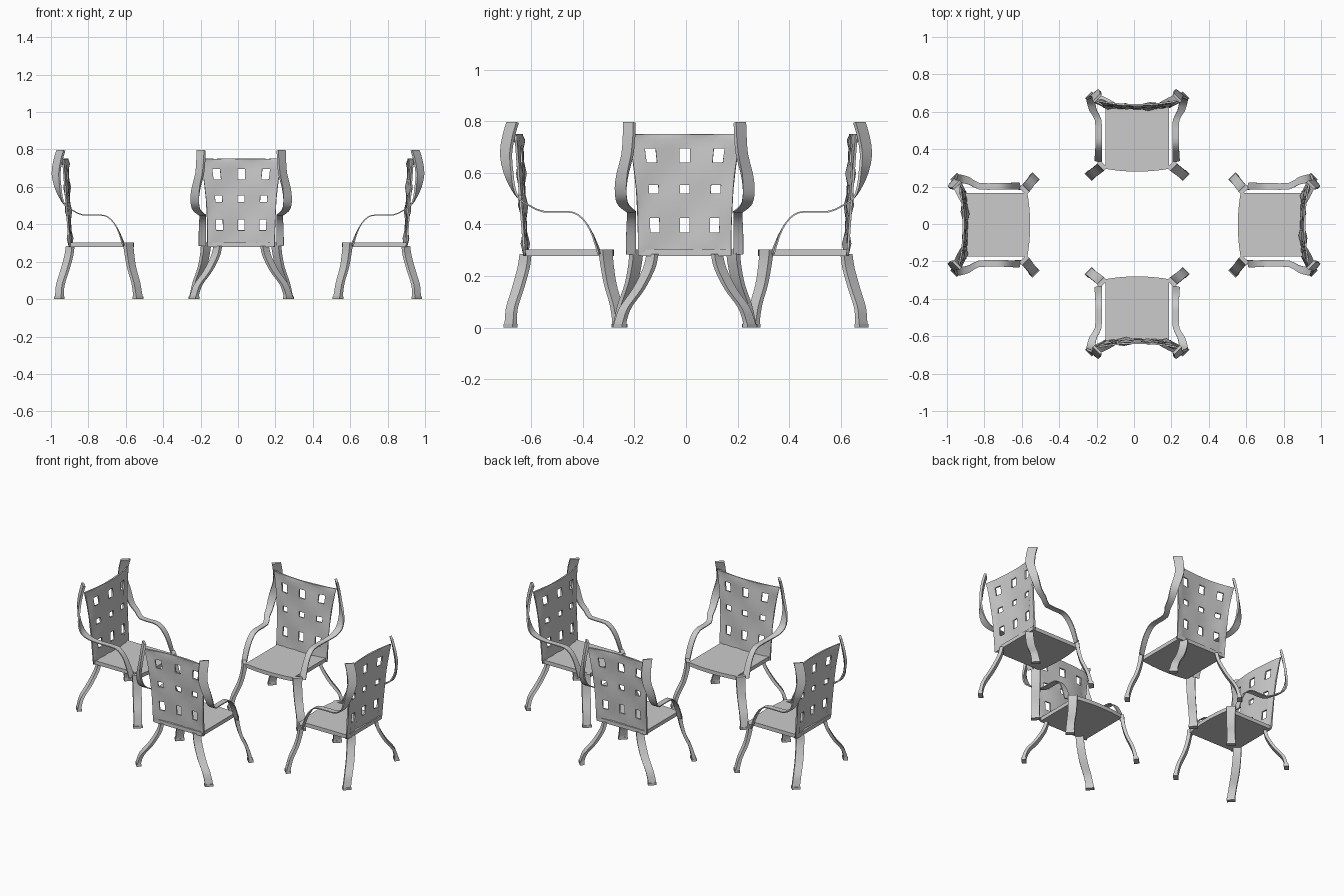
import bpy, bmesh, math
from mathutils import Vector

if "Cube" in bpy.data.objects:
    bpy.data.objects.remove(bpy.data.objects["Cube"])

# Chair frame: x across the chair, +y towards its back, z up.


def make_mesh(name, bm):
    bmesh.ops.recalc_face_normals(bm, faces=bm.faces)
    me = bpy.data.meshes.new(name)
    bm.to_mesh(me)
    bm.free()
    return me


def smooth_path(rows, steps):
    """Catmull-Rom interpolation of every column in the rows."""
    rows = [Vector(r) for r in rows]
    out = []
    for i in range(len(rows) - 1):
        p0, p1 = rows[max(i - 1, 0)], rows[i]
        p2, p3 = rows[i + 1], rows[min(i + 2, len(rows) - 1)]
        for k in range(steps):
            t = k / steps
            out.append(0.5 * (2 * p1 + (p2 - p0) * t + (2 * p0 - 5 * p1 + 4 * p2 - p3) * t * t
                              + (3 * p1 - p0 - 3 * p2 + p3) * t ** 3))
    return out + [rows[-1]]


def bar_pair(name, rows, steps, level=False):
    """Mirrored flat bars; each row is x, y, z, width, thickness, turn of the width in degrees."""
    rows = smooth_path(rows, steps)
    bm = bmesh.new()
    for side in (1, -1):
        rings = []
        for i, r in enumerate(rows):
            p = Vector(r[:3])
            a = math.radians(r[5])
            w = Vector((math.cos(a), math.sin(a), 0))
            tan = Vector(rows[min(i + 1, len(rows) - 1)][:3]) - Vector(rows[max(i - 1, 0)][:3])
            if level:
                tan = Vector((0, 0, -1))
            n = tan.cross(w).normalized()
            ring = []
            for sw, sn in ((1, 1), (-1, 1), (-1, -1), (1, -1)):
                q = p + w * sw * r[3] / 2 + n * sn * r[4] / 2
                ring.append(bm.verts.new((q.x * side, q.y, q.z)))
            rings.append(ring)
        for a, b in zip(rings, rings[1:]):
            for k in range(4):
                bm.faces.new((a[k], a[(k + 1) % 4], b[(k + 1) % 4], b[k]))
        bm.faces.new(rings[0])
        bm.faces.new(rings[-1])
    return make_mesh(name, bm)


# armrest strap: back post, outward bend, level arm, drop to the front leg
armrests = bar_pair("armrests", [
    (.214, .672, .795, .055, .014, -45),
    (.216, .688, .74, .055, .014, -45),
    (.222, .698, .67, .053, .014, -45),
    (.240, .688, .60, .050, .012, -35),
    (.248, .672, .545, .046, .009, -15),
    (.246, .648, .50, .044, .007, 0),
    (.235, .605, .472, .040, .006, 0),
    (.208, .555, .45, .035, .006, 0),
    (.206, .460, .449, .035, .006, 0),
    (.206, .420, .438, .035, .006, 0),
    (.207, .387, .405, .036, .006, 0),
    (.208, .360, .355, .038, .006, 5),
    (.208, .335, .285, .040, .007, 15)], 2)

# legs curving outward, each ending in a slightly wider pad
front_legs = bar_pair("front_legs", [
    (.188, .312, .302, .055, .024, 45),
    (.192, .307, .25, .052, .022, 45),
    (.208, .294, .17, .050, .020, 45),
    (.236, .272, .09, .048, .020, 45),
    (.249, .262, .03, .048, .022, 45),
    (.251, .260, .014, .050, .024, 45)], 4, True)
back_legs = bar_pair("back_legs", [
    (.125, .622, .285, .046, .020, -45),
    (.138, .630, .23, .048, .020, -45),
    (.178, .652, .15, .048, .020, -45),
    (.228, .674, .08, .046, .020, -45),
    (.247, .679, .03, .046, .020, -45),
    (.250, .680, .014, .048, .022, -45)], 4, True)
front_pads = bar_pair("front_foot_pads", [
    (.252, .259, .014, .054, .030, 45), (.252, .259, 0, .054, .030, 45)], 1, True)
back_pads = bar_pair("back_foot_pads", [
    (.251, .680, .014, .050, .028, -45), (.251, .680, 0, .050, .028, -45)], 1, True)

# seat slab with a bowed front edge
bm = bmesh.new()
outline = [(.17, .632), (-.17, .632)]
for k in range(9):
    t = -1 + k / 4
    outline.append((t * .17, .28 + .015 * t * t))
seat_face = bm.faces.new([bm.verts.new((x, y, .278)) for x, y in outline])
ext = bmesh.ops.extrude_face_region(bm, geom=[seat_face], use_keep_orig=True)
top = [v for v in ext["geom"] if isinstance(v, bmesh.types.BMVert)]
bmesh.ops.translate(bm, verts=top, vec=(0, 0, .024))
seat = make_mesh("seat", bm)


# woven backrest: grid with nine openings and puckered strap crossings
def half_width(z):
    f = (z - .28) / .47
    return .180 + .004 * f + .038 * f ** 3


rows_z = [.75, .725, .695, .64, .597, .553, .52, .472, .425, .368, .325, .28]
half_t = [.10, .32, .54, .74, .87, 1]
cols_t = [-t for t in reversed(half_t)] + half_t
bm = bmesh.new()
grid = []
for i, z in enumerate(rows_z):
    f = (z - .28) / .47
    line = []
    for j, t in enumerate(cols_t):
        y = .616 + .020 * f + (.010 + .015 * f) * t * t
        if i % 3 == 1 and j % 3 == 1:
            y += .010 * (-1) ** (i // 3 + j // 3)
        line.append(bm.verts.new((t * half_width(z), y, z)))
    grid.append(line)
for i in range(11):
    for j in range(11):
        if i % 3 == 2 and j % 3 == 2:
            continue
        bm.faces.new((grid[i][j], grid[i + 1][j], grid[i + 1][j + 1], grid[i][j + 1]))
backrest = make_mesh("backrest", bm)

# four chairs facing the middle
places = [("rear", 0, (.017, 0, 0)), ("front", 180, (.017, 0, 0)),
          ("right", -90, (.275, -.005, 0)), ("left", 90, (-.275, -.005, 0))]
for label, turn, loc in places:
    for me in (armrests, front_legs, back_legs, front_pads, back_pads, seat, backrest):
        ob = bpy.data.objects.new(label + "_chair_" + me.name, me)
        bpy.context.collection.objects.link(ob)
        ob.rotation_euler.z = math.radians(turn)
        ob.location = loc
        if me is backrest:
            mod = ob.modifiers.new("thickness", 'SOLIDIFY')
            mod.thickness = .009
            mod.offset = 0

# smooth curves with crisp edges
for me in (armrests, front_legs, back_legs, backrest):
    me.shade_smooth()
    bm = bmesh.new()
    bm.from_mesh(me)
    for e in bm.edges:
        e.smooth = len(e.link_faces) == 2 and e.calc_face_angle(0) < math.radians(40)
    bm.to_mesh(me)
    bm.free()
